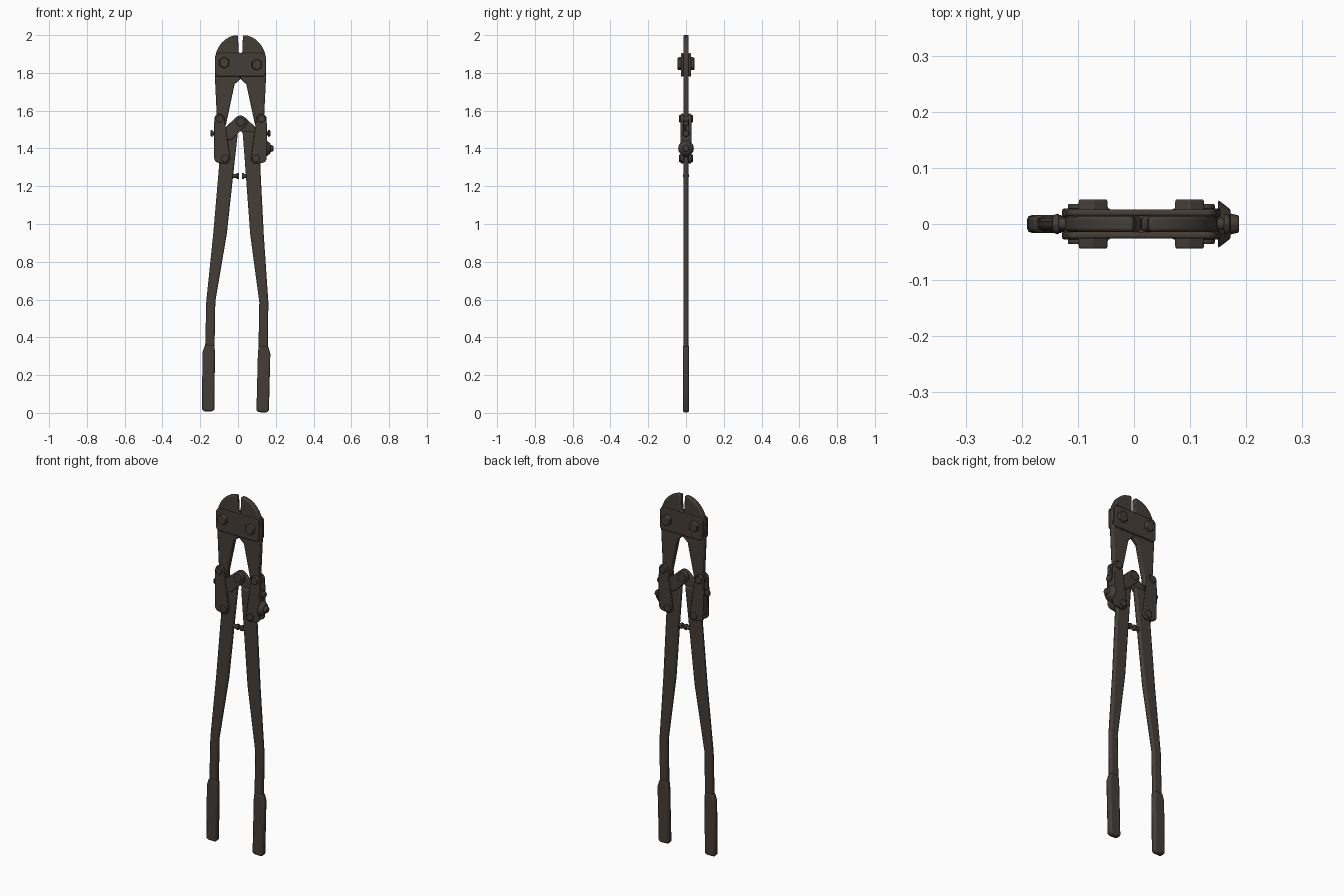
import bpy, bmesh, math
from mathutils import Matrix, Vector, geometry

cube = bpy.data.objects.get("Cube")
if cube:
    bpy.data.objects.remove(cube, do_unlink=True)

steel = bpy.data.materials.new("dark_brown_steel")
steel.use_nodes = True
color = (0.06, 0.047, 0.038, 1)
steel.diffuse_color = color
steel.node_tree.nodes["Principled BSDF"].inputs["Base Color"].default_value = color


def finish(name, bm, place, bevel):
    """Turn a bmesh into a placed, bevelled and shaded part."""
    bm.transform(place)
    bmesh.ops.recalc_face_normals(bm, faces=bm.faces)
    mesh = bpy.data.meshes.new(name)
    bm.to_mesh(mesh)
    bm.free()
    mesh.materials.append(steel)
    part = bpy.data.objects.new(name, mesh)
    bpy.context.collection.objects.link(part)
    edge = part.modifiers.new("soft_edges", 'BEVEL')
    edge.width, edge.segments = bevel, 2
    edge.limit_method, edge.angle_limit = 'ANGLE', math.radians(40)
    bpy.ops.object.select_all(action='DESELECT')
    part.select_set(True)
    bpy.context.view_layer.objects.active = part
    bpy.ops.object.shade_smooth_by_angle(angle=math.radians(35))


def slab(name, outline, near, far, place=Matrix(), bevel=0.004):
    """Extrude an x-z outline from one depth to another."""
    bm = bmesh.new()
    face = bm.faces.new([bm.verts.new((x, near, z)) for x, z in outline])
    extruded = bmesh.ops.extrude_face_region(bm, geom=[face])["geom"]
    moved = [item for item in extruded if isinstance(item, bmesh.types.BMVert)]
    bmesh.ops.translate(bm, verts=moved, vec=(0, far - near, 0))
    finish(name, bm, place, bevel)


def rod(name, start, end, radius, end_radius=None, place=Matrix(), sides=16):
    """Cylinder or cone running between two points."""
    start, end = Vector(start), Vector(end)
    turn = (end - start).to_track_quat('Z', 'Y').to_matrix().to_4x4()
    bm = bmesh.new()
    bmesh.ops.create_cone(bm, cap_ends=True, segments=sides, radius1=radius,
                          radius2=end_radius or radius, depth=(end - start).length,
                          matrix=Matrix.Translation((start + end) / 2) @ turn)
    finish(name, bm, place, 0.003)


def arc(x, z, width, height, start, end, steps):
    """Points along part of an ellipse."""
    angles = [math.radians(start + (end - start) * i / steps) for i in range(steps + 1)]
    return [(x + width * math.cos(a), z + height * math.sin(a)) for a in angles]


def wrap(*discs):
    """Outline of a tight band around several discs."""
    points = [Vector(p) for x, z, r in discs for p in arc(x, z, r, r, 0, 345, 23)]
    return [points[i] for i in geometry.convex_hull_2d(points)]


def bar(*stations):
    """Outline swept down a line of (height, centre, half width) stations."""
    outer = [(x - half, z) for z, x, half in stations]
    inner = [(x + half, z) for z, x, half in stations]
    return outer + inner[::-1]


# The left half mirrors the right; its handle is swung slightly inward
axis = 0.013
hinge = Vector((axis, 0, 1.54))
mirror = Matrix.Translation((2 * axis, 0, 0)) @ Matrix.Scale(-1, 4, (1, 0, 0))
swing = (Matrix.Translation(hinge) @ Matrix.Rotation(0.035, 4, 'Y')
         @ Matrix.Translation(-hinge))
ends = (("front", -1), ("back", 1))

# Outlines shared by both halves
jaw = arc(0, 1.86, 0.123, 0.14, 90, 180, 8) + [
    (-0.122, 1.77), (-0.11, 1.52), (-0.065, 1.52), (-0.018, 1.74),
    (axis, 1.767), (axis, 1.9), (0.003, 1.91)]
handle = bar((1.49, -0.05, 0.05), (1.31, -0.06, 0.04), (0.95, -0.095, 0.036),
             (0.59, -0.144, 0.024), (0.3, -0.15, 0.025))
grip = bar((0.36, -0.15, 0.025), (0.32, -0.155, 0.033), (0.02, -0.158, 0.033),
           (0.008, -0.158, 0.025))
lobe = wrap((hinge.x, hinge.z, 0.034), (-0.05, 1.48, 0.035))
upper_pin, lower_pin = (-0.098, 1.557), (-0.07, 1.347)
link = wrap((*upper_pin, 0.027), (*lower_pin, 0.028), (-0.1, 1.35, 0.026), (-0.1, 1.5, 0.028))
web = wrap((-0.11, 1.48, 0.015), (-0.11, 1.37, 0.015))

for word, place, handle_place, side in (("right", Matrix(), Matrix(), -1),
                                        ("left", mirror, swing @ mirror, 1)):
    # Cutting jaw, cranked handle and rounded grip
    slab(word + "_jaw", jaw, -0.014, 0.014, place, 0.006)
    slab(word + "_handle", handle, -0.013, 0.013, handle_place, 0.008)
    slab(word + "_grip", grip, -0.016, 0.016, handle_place, 0.009)

    # Lapped hinge lobe and the web closing the side links
    slab(word + "_hinge_lobe", lobe, 0, side * 0.02, place)
    slab(word + "_link_web", web, -0.02, 0.02, place)

    # Paired side links and their pins
    for end, depth in ends:
        slab(f"{word}_{end}_link", link, depth * 0.012, depth * 0.028, place)
    for pin, (x, z) in (("upper", upper_pin), ("lower", lower_pin)):
        rod(f"{word}_{pin}_pin", (x, -0.036, z), (x, 0.036, z), 0.02, place=place, sides=12)

    # Hex bolts through the jaw straps
    x, z = -0.073, 1.849 - side * 0.005
    for end, depth in ends:
        rod(f"{word}_{end}_bolt", (x, 0, z), (x, depth * 0.044, z), 0.033, 0.029, place, 6)

    # Adjusting screw on the outer edge
    rod(word + "_adjuster", (-0.1, 0, 1.48), (-0.136, 0, 1.48), 0.011, place=place)
    rod(word + "_adjuster_head", (-0.134, 0, 1.48), (-0.145, 0, 1.48), 0.02, 0.016, place, 8)

    # Stop bumper between the handles
    rod(word + "_stop", (-0.05, 0, 1.255), (0.005, 0, 1.255), 0.011, place=place)
    rod(word + "_stop_pad", (-0.007, 0, 1.255), (0.006, 0, 1.255), 0.016, place=place)

# Straps holding the jaws together
strap = wrap(*[(axis + x, z, 0.02) for x in (-0.114, 0.114) for z in (1.8, 1.885)])
for end, depth in ends:
    slab(end + "_strap", strap, depth * 0.014, depth * 0.026)

# Central hinge pin
rod("hinge_pin", hinge - Vector((0, 0.026, 0)), hinge + Vector((0, 0.026, 0)), 0.023, sides=12)

# Flanged knob on the left link
rod("knob_flange", (0.15, 0, 1.4), (0.172, 0, 1.4), 0.043, 0.026)
rod("knob", (0.16, 0, 1.4), (0.187, 0, 1.4), 0.022, 0.016, sides=8)
